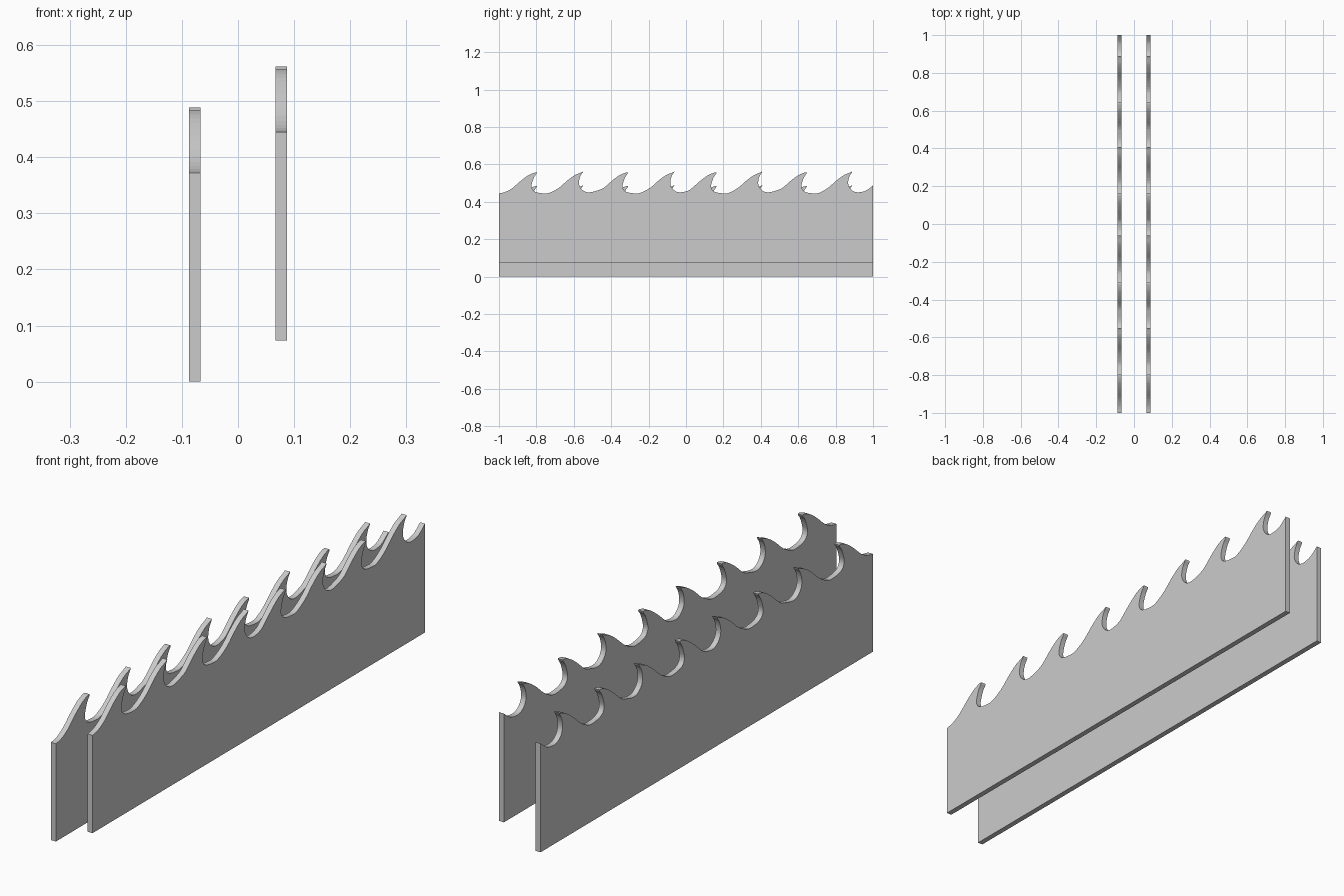
import bpy, bmesh

cube = bpy.data.objects.get("Cube")
if cube:
    bpy.data.objects.remove(cube, do_unlink=True)

steel = bpy.data.materials.new("grey_steel")
steel.use_nodes = True
steel.diffuse_color = (0.6, 0.6, 0.6, 1)
steel.node_tree.nodes["Principled BSDF"].inputs["Base Color"].default_value = (0.6, 0.6, 0.6, 1)

THICK, BASE, LIFT = 0.021, 0.073, 0.073

# Tooth tips along the blade, alternating low and high teeth
TIPS = [-0.797, -0.55, -0.31, -0.062, 0.163, 0.408, 0.646, 0.889]
TIP_Z = (0.556, 0.562)

# Hook and gullet measured from the tip before, for low and high teeth
GULLET = (
    [(-0.014, 0.533), (-0.024, 0.508), (-0.029, 0.483), (-0.022, 0.463),
     (-0.004, 0.451), (0.03, 0.445), (0.065, 0.447)],
    [(-0.013, 0.54), (-0.021, 0.515), (-0.021, 0.49), (-0.009, 0.468),
     (0.013, 0.453), (0.04, 0.451), (0.075, 0.46)],
)
# Sloping back of a tooth measured from its own tip
BACK = [(-0.13, 0.474), (-0.085, 0.513), (-0.045, 0.542), (-0.014, 0.555)]


def smooth(points, steps=3):
    """Catmull-Rom curve through the points."""
    ext = [points[0]] + points + [points[-1]]
    out = []
    for a, b, c, d in zip(ext, ext[1:], ext[2:], ext[3:]):
        for s in range(steps):
            t = s / steps
            out.append(tuple(0.5 * (2 * q + (r - p) * t + (2 * p - 5 * q + 4 * r - u) * t * t
                                    + (3 * q - p - 3 * r + u) * t ** 3)
                             for p, q, r, u in zip(a, b, c, d)))
    return out + [points[-1]]


def blade_outline():
    start = [(-1, 0.445), (-0.967, 0.452)]
    outline = [(-1, BASE)]
    for i, tip in enumerate(TIPS):
        run = start + [(tip + y, z) for y, z in BACK] + [(tip, TIP_Z[i % 2])]
        outline += smooth(run)
        # Blunt tip edge, then the hook and gullet leading to the next tooth
        start = [(tip - 0.002, TIP_Z[i % 2] - 0.006)]
        start += [(tip + y, z) for y, z in GULLET[i % 2]]
    outline += smooth(start + [(1, 0.487)])
    return outline + [(1, BASE)]


def make_blade(name, x, drop):
    bm = bmesh.new()
    face = bm.faces.new([bm.verts.new((x - THICK / 2, y, z - drop)) for y, z in blade_outline()])
    side = bmesh.ops.extrude_face_region(bm, geom=[face])["geom"]
    bmesh.ops.translate(bm, vec=(THICK, 0, 0),
                        verts=[v for v in side if isinstance(v, bmesh.types.BMVert)])
    bmesh.ops.recalc_face_normals(bm, faces=bm.faces)
    # Split the large sides cleanly around the concave hooks
    bmesh.ops.triangulate(bm, faces=[f for f in bm.faces if len(f.verts) > 4])
    mesh = bpy.data.meshes.new(name)
    bm.to_mesh(mesh)
    bm.free()
    mesh.materials.append(steel)
    bpy.context.collection.objects.link(bpy.data.objects.new(name, mesh))


make_blade("left_saw_blade", 0.077, 0)
make_blade("right_saw_blade", -0.077, LIFT)
